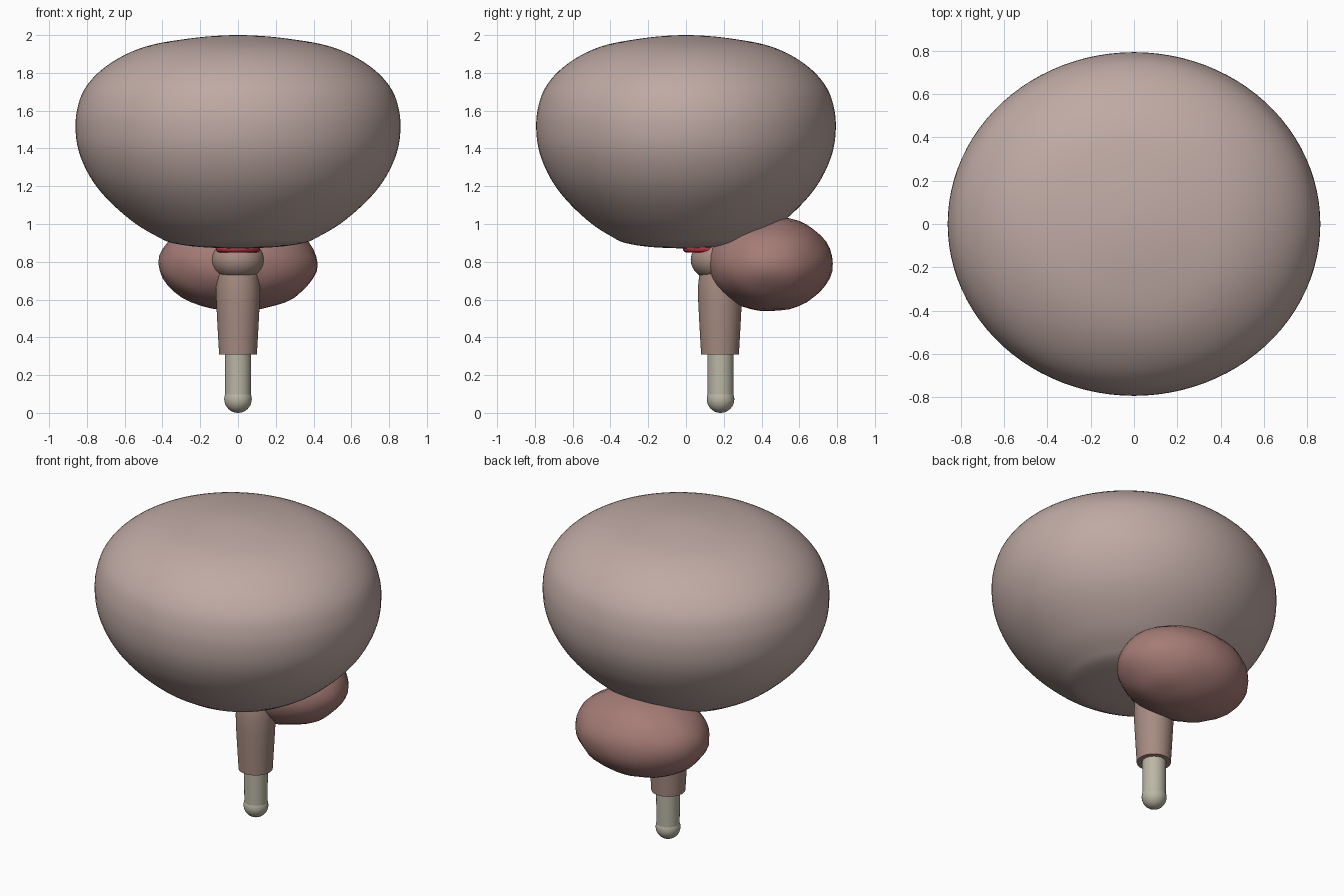
import bpy, math
from mathutils import Vector, noise

if "Cube" in bpy.data.objects:
    bpy.data.objects.remove(bpy.data.objects["Cube"])


def material(name, rgb):
    m = bpy.data.materials.new(name)
    m.diffuse_color = (*rgb, 1)
    m.use_nodes = True
    m.node_tree.nodes["Principled BSDF"].inputs["Base Color"].default_value = m.diffuse_color
    return m


CORTEX = material("cortex", (0.52, 0.40, 0.37))
CEREBELLUM = material("cerebellum", (0.38, 0.20, 0.18))
STEM = material("stem", (0.38, 0.26, 0.22))
CORD = material("cord", (0.50, 0.47, 0.38))
ARTERY = material("artery", (0.45, 0.03, 0.05))


def finish(ob, name, mat, angle=60):
    ob.name = name
    ob.data.materials.append(mat)
    bpy.ops.object.select_all(action='DESELECT')
    ob.select_set(True)
    bpy.context.view_layer.objects.active = ob
    bpy.ops.object.shade_smooth_by_angle(angle=math.radians(angle))
    return ob


def lathe(name, profile, centre, mat, scale_y=1.0, n=48, angle=60):
    """Revolve (radius, z) points, listed bottom to top, with capped ends."""
    verts, faces = [], []
    for r, z in profile:
        for i in range(n):
            a = 2 * math.pi * i / n
            verts.append((r * math.cos(a), r * math.sin(a) * scale_y, z))
    for k in range(len(profile) - 1):
        for i in range(n):
            j = (i + 1) % n
            faces.append((k * n + i, k * n + j, (k + 1) * n + j, (k + 1) * n + i))
    faces.append(tuple(reversed(range(n))))
    faces.append(tuple(range(len(verts) - n, len(verts))))
    me = bpy.data.meshes.new(name)
    me.from_pydata(verts, [], faces)
    ob = bpy.data.objects.new(name, me)
    ob.location = (*centre, 0)
    bpy.context.collection.objects.link(ob)
    return finish(ob, name, mat, angle)


def ellipsoid(name, centre, radii, mat, seg=48, rings=24):
    bpy.ops.mesh.primitive_uv_sphere_add(segments=seg, ring_count=rings, radius=1)
    ob = bpy.context.object
    for v in ob.data.vertices:
        v.co = Vector(a * b for a, b in zip(v.co, radii))
    ob.location = centre
    return finish(ob, name, mat)


def smooth_profile(pts, steps=4):
    """Catmull-Rom curve through the profile points."""
    p = [pts[0]] + pts + [pts[-1]]
    out = []
    for a, b, c, d in zip(p, p[1:], p[2:], p[3:]):
        for s in range(steps):
            t = s / steps
            out.append(tuple(0.5 * (2 * b[i] + (c[i] - a[i]) * t
                       + (2 * a[i] - 5 * b[i] + 4 * c[i] - d[i]) * t * t
                       + (3 * b[i] - a[i] - 3 * c[i] + d[i]) * t ** 3) for i in (0, 1)))
    return out + [pts[-1]]


# Cerebrum: one smooth rounded mass, flatter on top, tapering below
cerebrum = [(0.005, 0.87), (0.2, 0.878), (0.35, 0.9), (0.43, 0.935), (0.54, 1.0),
            (0.66, 1.1), (0.75, 1.2), (0.81, 1.3), (0.847, 1.4), (0.86, 1.5),
            (0.853, 1.6), (0.815, 1.71), (0.73, 1.81), (0.6, 1.895), (0.45, 1.95),
            (0.25, 1.983), (0.1, 1.997), (0.005, 2.0)]
lathe("cerebrum", smooth_profile(cerebrum), (0, 0), CORTEX, scale_y=0.922, n=96)

# Cerebellum: slightly lumpy ellipsoid tucked under the back
cb = ellipsoid("cerebellum", (0, 0.445, 0.79), (0.42, 0.332, 0.252), CEREBELLUM, 32, 20)
for v in cb.data.vertices:
    v.co *= 1 + 0.025 * noise.noise(v.co * 9)

# Brainstem: bulging pons above a tapered medulla
ellipsoid("pons", (0, 0.165, 0.81), (0.14, 0.14, 0.11), STEM)
lathe("medulla", [(0.1, 0.31), (0.108, 0.45), (0.115, 0.58), (0.117, 0.66),
                  (0.11, 0.73), (0.095, 0.8), (0.08, 0.95)], (0, 0.18), STEM, angle=40)

# Spinal cord with rounded end
lathe("spinal_cord", [(0.068, 0.08), (0.069, 0.2), (0.07, 0.34)], (0, 0.183), CORD)
ellipsoid("cord_tip", (0, 0.183, 0.073), (0.073, 0.073, 0.073), CORD, 32, 16)

# Arterial ring at the base
bpy.ops.mesh.primitive_torus_add(location=(0, 0.1, 0.866), major_radius=0.1,
                                 minor_radius=0.016, major_segments=40, minor_segments=12)
finish(bpy.context.object, "arterial_ring", ARTERY)
